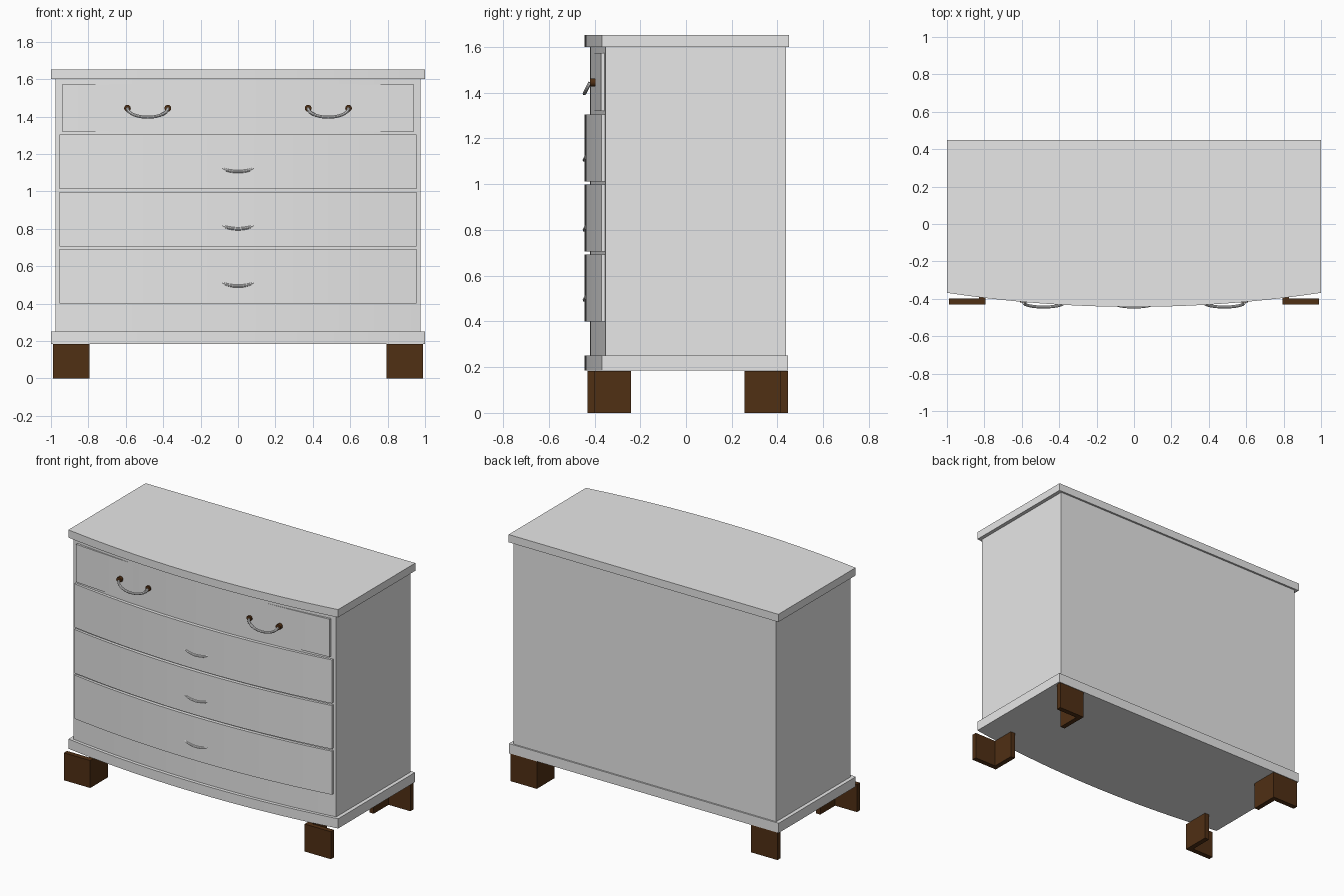
import bpy
import bmesh
import math
from mathutils import Matrix

cube = bpy.data.objects.get("Cube")
if cube:
    bpy.data.objects.remove(cube, do_unlink=True)


def make_material(name, rgb):
    mat = bpy.data.materials.new(name)
    mat.use_nodes = True
    color = (*rgb, 1.0)
    mat.diffuse_color = color
    mat.node_tree.nodes["Principled BSDF"].inputs["Base Color"].default_value = color
    return mat


GREY = make_material("light grey", (0.8, 0.8, 0.8))
BROWN = make_material("dark brown", (0.08, 0.029, 0.007))


def add_object(name, data, mat):
    obj = bpy.data.objects.new(name, data)
    bpy.context.collection.objects.link(obj)
    data.materials.append(mat)
    return obj


def shade(obj):
    bpy.ops.object.select_all(action="DESELECT")
    obj.select_set(True)
    bpy.context.view_layer.objects.active = obj
    bpy.ops.object.shade_smooth_by_angle(angle=math.radians(30))


def from_bmesh(name, bm, mat):
    bmesh.ops.recalc_face_normals(bm, faces=bm.faces)
    mesh = bpy.data.meshes.new(name)
    bm.to_mesh(mesh)
    bm.free()
    obj = add_object(name, mesh, mat)
    shade(obj)
    return obj


def bowed_slab(name, half, back, front, bow, z0, z1, steps=20):
    """Slab with a straight back and a front that curves out by bow."""
    bm = bmesh.new()
    outline = [(half, back), (-half, back)]
    for i in range(steps + 1):
        t = 2 * i / steps - 1
        outline.append((half * t, front + bow * t * t))
    base = bm.faces.new([bm.verts.new((x, y, z0)) for x, y in outline])
    grown = bmesh.ops.extrude_face_region(bm, geom=[base], use_keep_orig=True)
    top = [v for v in grown["geom"] if isinstance(v, bmesh.types.BMVert)]
    bmesh.ops.translate(bm, verts=top, vec=(0, 0, z1 - z0))
    return from_bmesh(name, bm, GREY)


def add_box(bm, x, y, z):
    """Box spanning the given (low, high) pairs."""
    size = [abs(b - a) for a, b in (x, y, z)]
    mid = [(a + b) / 2 for a, b in (x, y, z)]
    bmesh.ops.create_cube(bm, size=1, matrix=Matrix.Translation(mid) @ Matrix.Diagonal((*size, 1)))


# Carcass
bowed_slab("top_board", 1.0, 0.45, -0.443, 0.075, 1.60, 1.652)
bowed_slab("base_board", 1.0, 0.447, -0.443, 0.075, 0.185, 0.25)
bowed_slab("cabinet_body", 0.975, 0.437, -0.42, 0.068, 0.25, 1.60)

# Drawers
bowed_slab("top_drawer", 0.94, -0.3, -0.414, 0.042, 1.32, 1.573)
for name, z in (("bottom", 0.40), ("lower_middle", 0.706), ("upper_middle", 1.012)):
    bowed_slab(name + "_drawer", 0.955, -0.3, -0.443, 0.073, z, z + 0.292)


# Feet: an outer board with a second board at its inner end
for side, sx in (("left", 1), ("right", -1)):
    for place, outer, sy in (("front", -0.43, 1), ("back", 0.445, -1)):
        bm = bmesh.new()
        z = (0, 0.184)
        add_box(bm, (sx * 0.795, sx * 0.99), (outer, outer + sy * 0.033), z)
        add_box(bm, (sx * 0.795, sx * 0.828), (outer + sy * 0.033, outer + sy * 0.19), z)
        from_bmesh(f"{place}_{side}_foot", bm, BROWN)


# Hanging handles with a round mount at each end
def handle(name, cx, pivot):
    curve = bpy.data.curves.new(name + "_curve", "CURVE")
    curve.dimensions = "3D"
    curve.bevel_depth = 0.008
    curve.bevel_resolution = 2
    curve.use_fill_caps = True
    spline = curve.splines.new("POLY")
    steps = 20
    spline.points.add(steps)
    for i, point in enumerate(spline.points):
        a = math.pi * i / steps
        drop = math.sin(a)
        point.co = (cx - 0.108 * math.cos(a), -0.42 - 0.024 * drop, pivot - 0.048 * drop, 1)
    temp = bpy.data.objects.new("temp_curve", curve)
    bpy.context.collection.objects.link(temp)
    deps = bpy.context.evaluated_depsgraph_get()
    mesh = bpy.data.meshes.new_from_object(temp.evaluated_get(deps))
    bpy.data.objects.remove(temp, do_unlink=True)
    mesh.materials.clear()
    shade(add_object(name, mesh, GREY))

    bm = bmesh.new()
    for sx in (-1, 1):
        place = Matrix.Translation((cx + sx * 0.108, -0.405, pivot))
        bmesh.ops.create_cone(bm, cap_ends=True, segments=16, radius1=0.018, radius2=0.018,
                              depth=0.03, matrix=place @ Matrix.Rotation(math.pi / 2, 4, "X"))
    from_bmesh(name + "_mounts", bm, BROWN)


handle("top_left_handle", 0.483, 1.445)
handle("top_right_handle", -0.483, 1.445)
for name, z in (("bottom", 0.542), ("lower_middle", 0.848), ("upper_middle", 1.154)):
    handle(name + "_handle", 0, z)
